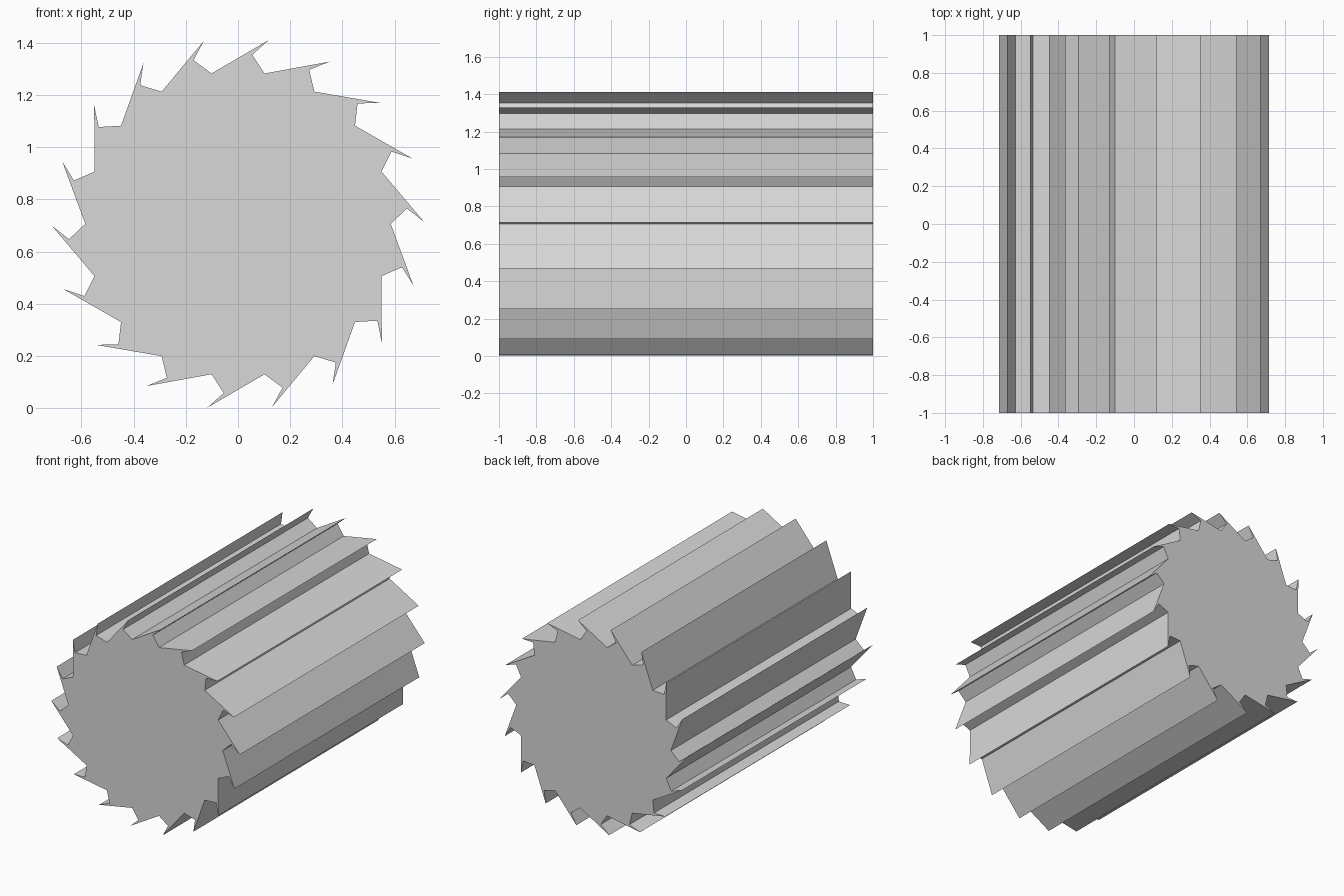
import bpy, bmesh
from math import cos, sin, radians

if "Cube" in bpy.data.objects:
    bpy.data.objects.remove(bpy.data.objects["Cube"], do_unlink=True)

TEETH = 18
STEP = 360 / TEETH
CENTRE_Z = 0.706
LENGTH = 2.0
# One tooth as (radius, angle): valley, hooked inner corner, tip
TOOTH = [(0.585, 0), (0.65, 5.2), (0.714, 0.5)]

grey = bpy.data.materials.new("light grey")
grey.use_nodes = True
colour = (0.69, 0.69, 0.69, 1)
grey.diffuse_color = colour
grey.node_tree.nodes["Principled BSDF"].inputs["Base Color"].default_value = colour


def polar(radius, degrees, y):
    a = radians(degrees)
    return (radius * cos(a), y, CENTRE_Z + radius * sin(a))


# Toothed outline at the front, extruded straight to the back
bm = bmesh.new()
outline = [bm.verts.new(polar(r, i * STEP + a, -LENGTH / 2))
           for i in range(TEETH) for r, a in TOOTH]
front = bm.faces.new(outline)
back = bmesh.ops.extrude_face_region(bm, geom=[front], use_keep_orig=True)
bmesh.ops.translate(bm, vec=(0, LENGTH, 0),
                    verts=[g for g in back["geom"] if isinstance(g, bmesh.types.BMVert)])
bmesh.ops.recalc_face_normals(bm, faces=bm.faces)

mesh = bpy.data.meshes.new("ratchet_cylinder")
bm.to_mesh(mesh)
bm.free()
mesh.materials.append(grey)
obj = bpy.data.objects.new("ratchet_cylinder", mesh)
bpy.context.collection.objects.link(obj)
